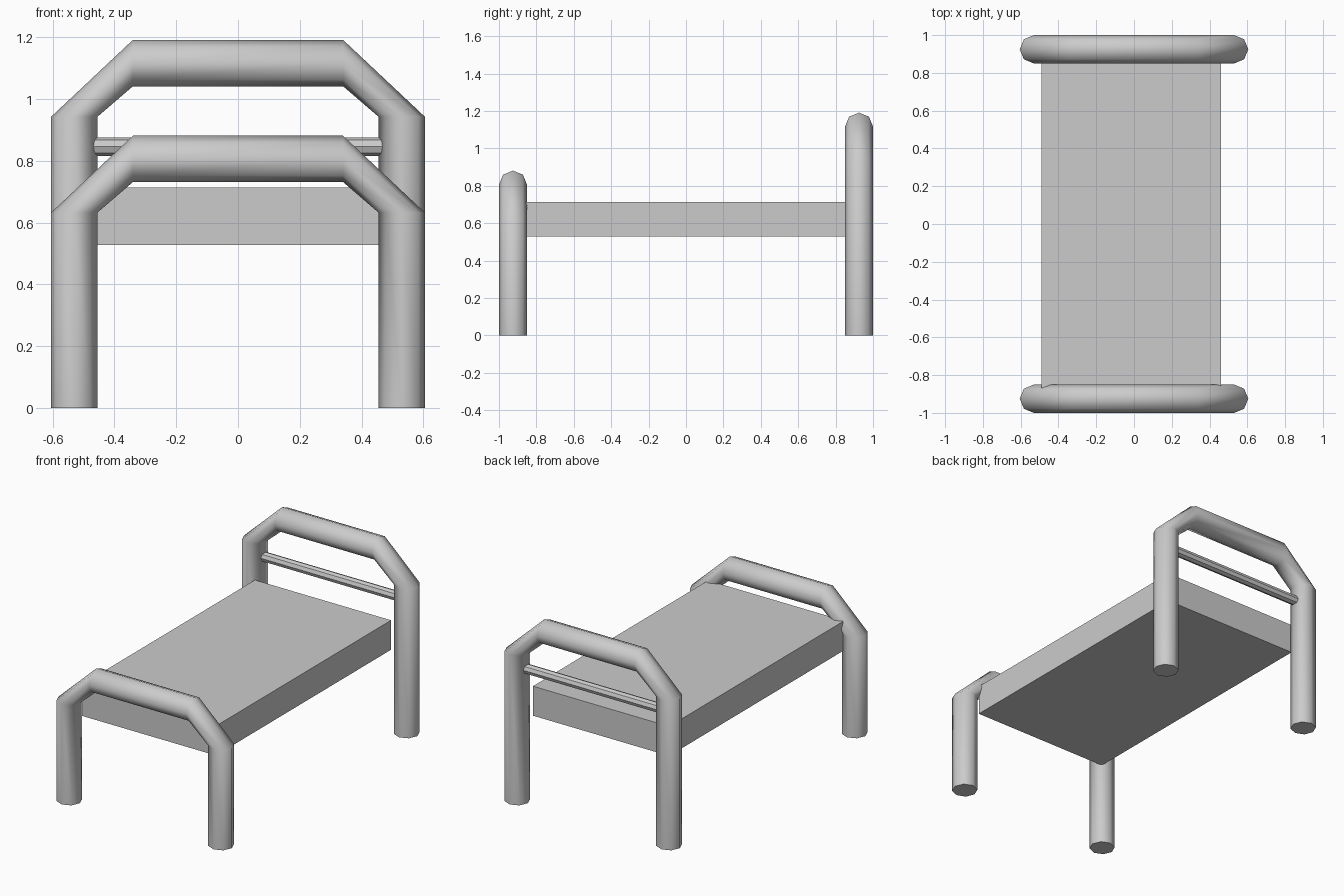
import bpy, bmesh
from math import cos, sin, pi, radians
from mathutils import Vector

if "Cube" in bpy.data.objects:
    bpy.data.objects.remove(bpy.data.objects["Cube"])

SIDES = 8


def ring(bm, centre, outward, radius):
    """Octagonal ring spanned by the outward direction and the y axis."""
    c, u, v = Vector(centre), Vector(outward), Vector((0, 1, 0))
    return [bm.verts.new(c + radius * (cos(2 * pi * i / SIDES) * u + sin(2 * pi * i / SIDES) * v))
            for i in range(SIDES)]


def tube(name, stations, radius, smooth):
    """Skin a tube through (centre, outward direction) stations and cap its ends."""
    bm = bmesh.new()
    rings = [ring(bm, c, u, radius) for c, u in stations]
    for a, b in zip(rings, rings[1:]):
        for i in range(SIDES):
            j = (i + 1) % SIDES
            bm.faces.new((a[i], a[j], b[j], b[i]))
    bm.faces.new(rings[0])
    bm.faces.new(rings[-1])
    bmesh.ops.recalc_face_normals(bm, faces=bm.faces)
    me = bpy.data.meshes.new(name)
    bm.to_mesh(me)
    bm.free()
    ob = bpy.data.objects.new(name, me)
    bpy.context.collection.objects.link(ob)
    if smooth:
        bpy.ops.object.select_all(action='DESELECT')
        ob.select_set(True)
        bpy.context.view_layer.objects.active = ob
        bpy.ops.object.shade_smooth_by_angle(angle=radians(65))
    return ob


def end_frame(name, y, leg_top, bar_z):
    """Two legs joined by sloping shoulders and a straight top bar."""
    left, right, up = (-1, 0, 0), (1, 0, 0), (0, 0, 1)
    tube(name, [((-0.53, y, 0), left), ((-0.53, y, leg_top), left),
                ((-0.34, y, bar_z), up), ((0.34, y, bar_z), up),
                ((0.53, y, leg_top), right), ((0.53, y, 0), right)], 0.075, True)


# Headboard and footboard frames
end_frame("headboard_frame", 0.925, 0.942, 1.116)
end_frame("footboard_frame", -0.925, 0.632, 0.806)

# Thin faceted rail across the headboard
tube("headboard_rail", [((-0.52, 0.925, 0.846), (0, 0, 1)),
                        ((0.52, 0.925, 0.846), (0, 0, 1))], 0.03, False)

# Mattress slab
bpy.ops.mesh.primitive_cube_add(size=1, location=(-0.014, -0.006, 0.621))
mattress = bpy.context.object
mattress.name = "mattress"
mattress.scale = (0.95, 1.746, 0.186)
